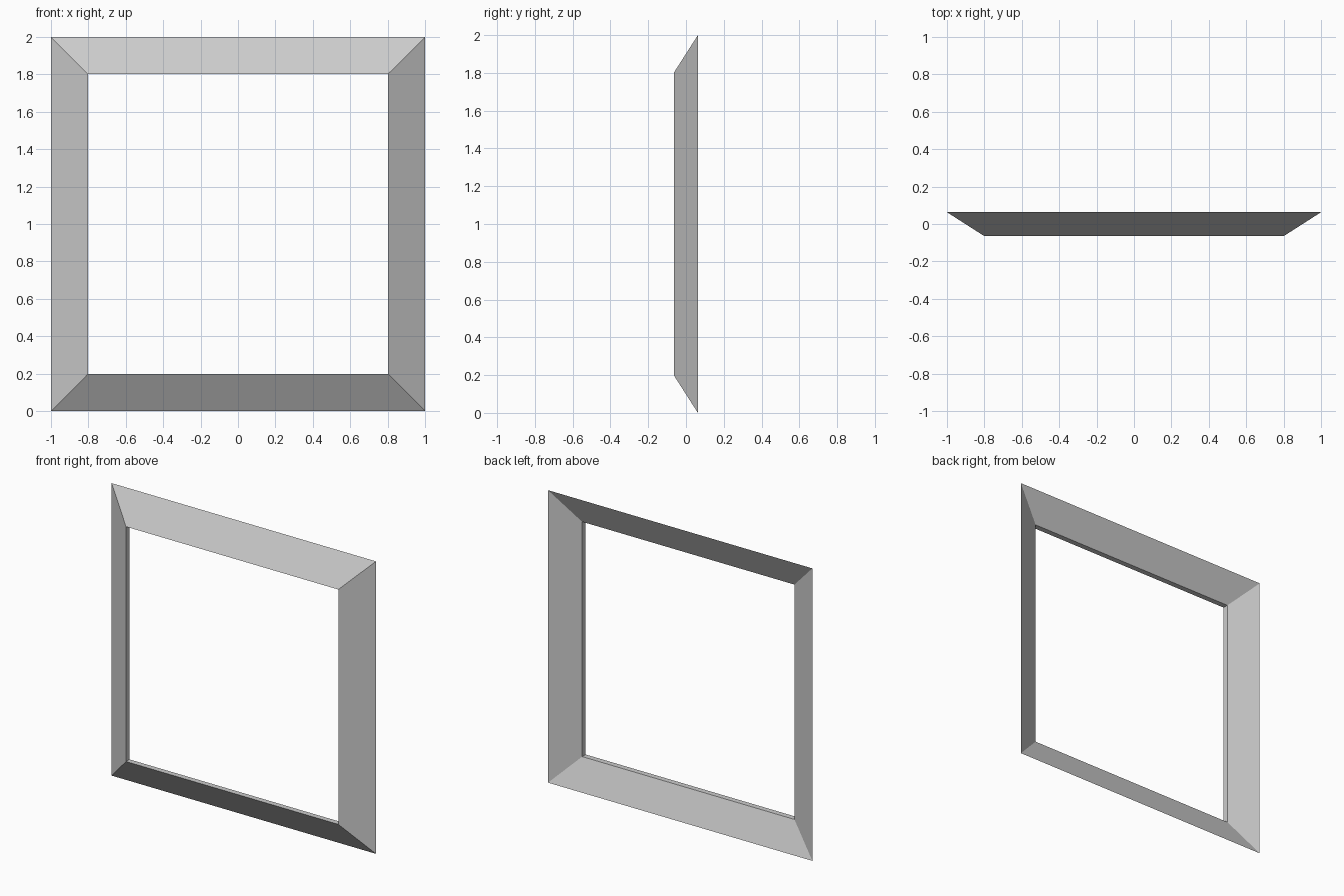
import bpy, bmesh

if "Cube" in bpy.data.objects:
    bpy.data.objects.remove(bpy.data.objects["Cube"])

# triangular moulding profile: (half width, depth y)
PROFILE = [(1.0, 0.063), (0.803, -0.063), (0.803, -0.025)]
CORNERS = [(-1, -1), (1, -1), (1, 1), (-1, 1)]

# mitred square frame: one square ring per profile point, bridged in a loop
bm = bmesh.new()
rings = [[bm.verts.new((sx * h, y, 1 + sz * h)) for sx, sz in CORNERS]
         for h, y in PROFILE]
for i, a in enumerate(rings):
    b = rings[(i + 1) % len(rings)]
    for k in range(4):
        n = (k + 1) % 4
        bm.faces.new((a[k], a[n], b[n], b[k]))
bmesh.ops.recalc_face_normals(bm, faces=bm.faces)

mesh = bpy.data.meshes.new("square_frame")
bm.to_mesh(mesh)
bm.free()
frame = bpy.data.objects.new("square_frame", mesh)
bpy.context.collection.objects.link(frame)
